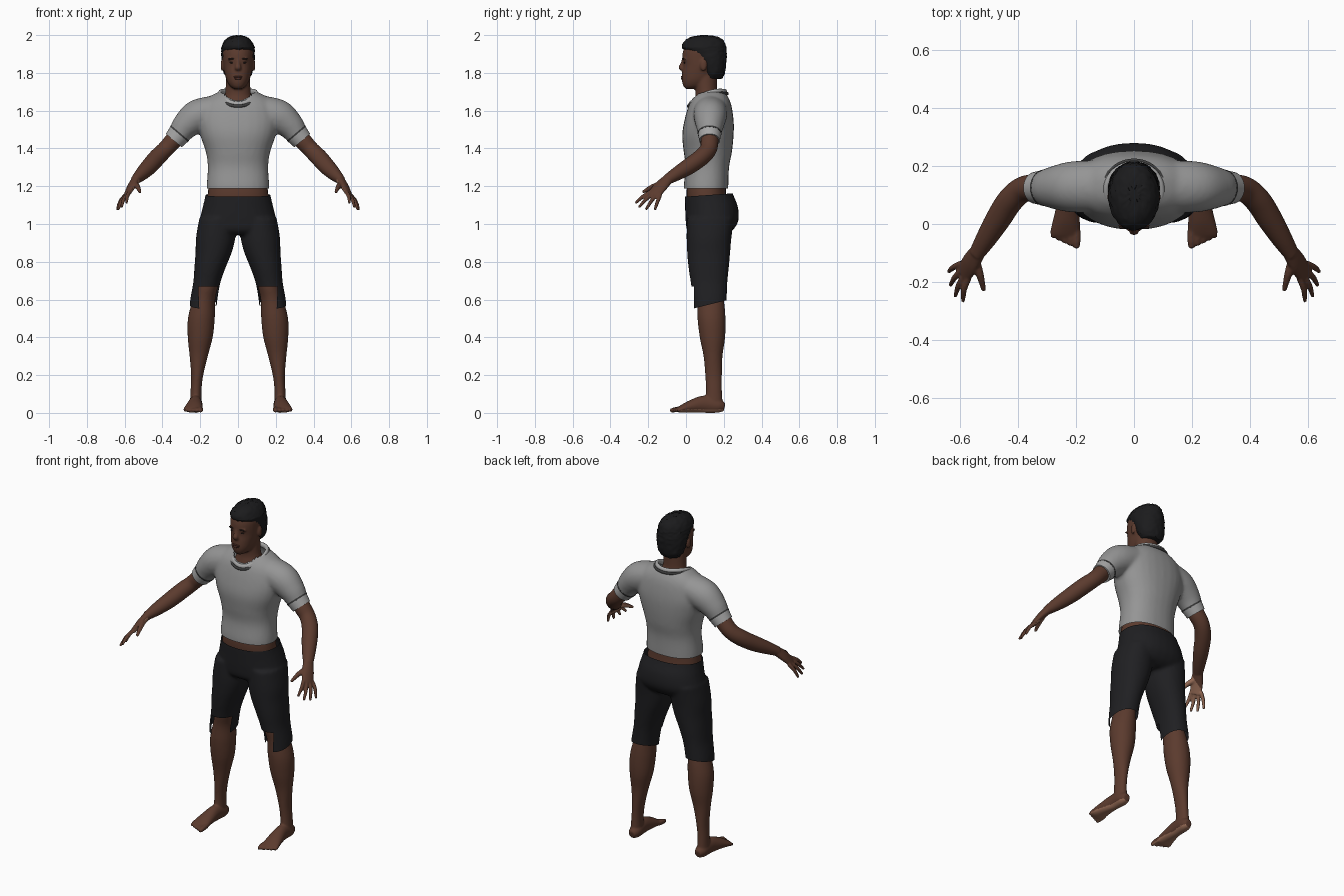
import bpy, bmesh, random
from math import sin, cos, pi, radians, copysign
from mathutils import Vector, Matrix

random.seed(4)
if "Cube" in bpy.data.objects:
    bpy.data.objects.remove(bpy.data.objects["Cube"])


def colour(name, r, g, b):
    mat = bpy.data.materials.new(name)
    mat.use_nodes = True
    mat.diffuse_color = (r, g, b, 1)
    node = next(n for n in mat.node_tree.nodes if n.type == 'BSDF_PRINCIPLED')
    node.inputs["Base Color"].default_value = (r, g, b, 1)
    node.inputs["Roughness"].default_value = 0.8
    return mat


SKIN = colour("brown skin", .105, .043, .027)
PALE = colour("palm and sole skin", .33, .16, .1)
LIPS = colour("lips", .085, .03, .022)
DARK = colour("eyes and brows", .02, .012, .01)
HAIR = colour("black hair", .011, .011, .012)
SHIRT = colour("grey shirt", .3, .3, .3)
TRIM = colour("light grey trim", .38, .38, .38)
SEAM = colour("dark seam", .05, .05, .05)
CLOTH = colour("black shorts", .014, .014, .016)


def spline(rows, steps):
    """Smooth rows of numbers with a Catmull-Rom curve."""
    rows = [Vector(r) for r in rows]
    p = [rows[0]] + rows + [rows[-1]]
    out = []
    for i in range(len(rows) - 1):
        a, b, c, d = p[i:i + 4]
        for k in range(steps):
            t = k / steps
            out.append((b * 2 + (c - a) * t + (a * 2 - b * 5 + c * 4 - d) * t**2
                        + (b * 3 - a - c * 3 + d) * t**3) * 0.5)
    return out + [rows[-1]]


def loft(bm, rows, side=(1, 0, 0), upright=False, power=1, n=28, steps=5, both=False):
    """Skin elliptical rings (x, y, z, radius a, radius b) into a capped tube."""
    path = spline(rows, steps)
    for sign in ((1, -1) if both else (1,)):
        rings = []
        for i, row in enumerate(path):
            ahead, behind = path[min(i + 1, len(path) - 1)], path[max(i - 1, 0)]
            t = Vector((0, 0, 1)) if upright else Vector((ahead - behind)[:3]).normalized()
            u = Vector(side)
            u = (u - t * u.dot(t)).normalized()
            v = t.cross(u)
            ring = []
            for k in range(n):
                c, s = cos(2 * pi * k / n), sin(2 * pi * k / n)
                c, s = copysign(abs(c)**power, c), copysign(abs(s)**power, s)
                q = Vector(row[:3]) + u * c * max(row[3], .001) + v * s * max(row[4], .001)
                ring.append(bm.verts.new((q.x * sign, q.y, q.z)))
            rings.append(ring)
        for a, b in zip(rings, rings[1:]):
            for k in range(n):
                bm.faces.new((a[k - 1], a[k], b[k], b[k - 1]))
        bm.faces.new(rings[0])
        bm.faces.new(rings[-1])


def stack(bm, rows, **options):
    """Upright loft from (height, half width, front y, back y)."""
    loft(bm, [(0, (f + b) / 2, z, w, (b - f) / 2) for z, w, f, b in rows],
         upright=True, **options)


def blob(bm, centre, radii, both=True):
    for sign in ((1, -1) if both else (1,)):
        place = Matrix.Translation((centre[0] * sign, *centre[1:])) @ Matrix.Diagonal((*radii, 1))
        bmesh.ops.create_uvsphere(bm, u_segments=16, v_segments=10, radius=1, matrix=place)


def make(name, bm, mats, voxel=0):
    """Turn a bmesh into an object, fusing overlapping volumes if voxel is set."""
    bmesh.ops.recalc_face_normals(bm, faces=bm.faces)
    ob = bpy.data.objects.new(name, bpy.data.meshes.new(name))
    bm.to_mesh(ob.data)
    bm.free()
    bpy.context.scene.collection.objects.link(ob)
    if voxel:
        fuse = ob.modifiers.new("fuse", 'REMESH')
        fuse.mode, fuse.voxel_size = 'VOXEL', voxel
        relax = ob.modifiers.new("relax", 'SMOOTH')
        relax.factor, relax.iterations = .5, 4
        bpy.context.view_layer.update()
        deps = bpy.context.evaluated_depsgraph_get()
        mesh = bpy.data.meshes.new_from_object(ob.evaluated_get(deps))
        ob.modifiers.clear()
        ob.data = mesh
    ob.data.materials.clear()
    for m in mats:
        ob.data.materials.append(m)
    for f in ob.data.polygons:
        f.use_smooth, f.material_index = True, 0
    ob.data.set_sharp_from_angle(angle=radians(55))
    return ob


def carve(ob, planes, remove):
    """Cut the mesh along planes, then drop the faces the rule picks."""
    bm = bmesh.new()
    bm.from_mesh(ob.data)
    for co, no in planes:
        bmesh.ops.bisect_plane(bm, geom=bm.verts[:] + bm.edges[:] + bm.faces[:],
                               plane_co=co, plane_no=no)
    gone = [f for f in bm.faces if remove(*f.calc_center_median())]
    bmesh.ops.delete(bm, geom=gone, context='FACES')
    bm.to_mesh(ob.data)
    bm.free()


# Head, neck, nose and ears
bm = bmesh.new()
stack(bm, [(1.715, .02, .0, .05), (1.73, .042, -.014, .1), (1.76, .06, -.022, .14),
           (1.8, .071, -.021, .17), (1.84, .078, -.016, .185), (1.88, .08, -.02, .19),
           (1.92, .08, -.014, .19), (1.96, .068, .005, .18), (1.98, .035, .05, .13)], power=.93)
stack(bm, [(1.56, .1, .04, .19), (1.62, .095, .035, .19), (1.66, .08, .045, .18),
           (1.7, .067, .05, .165), (1.8, .064, .04, .165)])
loft(bm, [(0, -.012, 1.878, .008, .008), (0, -.02, 1.85, .01, .009),
          (0, -.027, 1.828, .018, .012), (0, -.014, 1.815, .012, .008)], n=16)
blob(bm, (.084, .093, 1.84), (.008, .018, .032))
blob(bm, (.032, -.006, 1.872), (.024, .01, .007))
make("head", bm, [SKIN], .006)

# Painted face features
bm = bmesh.new()
blob(bm, (.032, -.012, 1.875), (.021, .006, .004))
blob(bm, (.031, -.008, 1.854), (.014, .004, .004))
make("eyes_and_brows", bm, [DARK])
bm = bmesh.new()
blob(bm, (0, -.02, 1.779), (.024, .007, .005), both=False)
blob(bm, (0, -.02, 1.77), (.02, .007, .006), both=False)
make("lips", bm, [LIPS])

# Short curly hair
bm = bmesh.new()
stack(bm, [(1.77, .055, .095, .19), (1.8, .076, .085, .205), (1.85, .086, .055, .212),
           (1.89, .088, .03, .215), (1.92, .088, -.008, .214), (1.94, .086, -.022, .212),
           (1.97, .07, -.006, .2), (1.99, .045, .03, .168), (1.998, .015, .08, .12)],
      n=48, steps=4)
for v in bm.verts:
    v.co += Vector([random.uniform(-1, 1) for _ in range(3)]) * .0025
make("hair", bm, [HAIR])

# Bare waist between shirt and shorts
bm = bmesh.new()
stack(bm, [(1.08, .165, .01, .22), (1.16, .16, .003, .212), (1.24, .15, .01, .21)], power=.9)
make("waist", bm, [SKIN])

# Arms with hands
bm = bmesh.new()
loft(bm, [(.29, .128, 1.51, .045, .045), (.34, .125, 1.445, .047, .047),
          (.385, .118, 1.395, .045, .044), (.428, .08, 1.352, .045, .046),
          (.47, .015, 1.305, .043, .044), (.51, -.05, 1.265, .036, .036),
          (.545, -.105, 1.232, .028, .024)], side=(0, 1, 0), both=True)
across = Vector((.41, .86, -.29))
loft(bm, [(.535, -.09, 1.242, .028, .024), (.563, -.133, 1.2, .037, .02),
          (.588, -.172, 1.154, .036, .013)], side=across, both=True)
knuckle = Vector((.584, -.162, 1.162))
tips = [(.59, -.268, 1.11), (.617, -.25, 1.088), (.634, -.212, 1.076), (.64, -.165, 1.074)]
for i, tip in enumerate(tips):
    base, tip = knuckle + across * (i * .02 - .03), Vector(tip)
    bend = base.lerp(tip, .5) + Vector((.006, 0, .005))
    loft(bm, [(*base, .011, .011), (*bend, .0105, .0105), (*tip, .007, .007)],
         side=across, n=12, both=True)
loft(bm, [(.55, -.12, 1.212, .018, .018), (.532, -.175, 1.198, .014, .014),
          (.518, -.23, 1.168, .008, .008)], n=12, both=True)
arms = make("arms", bm, [SKIN, PALE], .0045)
for f in arms.data.polygons:
    mirror = copysign(1, f.center.x)
    inward = -.77 * mirror * f.normal.x + .16 * f.normal.y - .62 * f.normal.z
    if f.center.y < -.12 and inward > .45:
        f.material_index = 1

# Legs with feet
bm = bmesh.new()
loft(bm, [(.12, .12, .85, .07, .085), (.16, .115, .68, .058, .066), (.18, .13, .6, .06, .07),
          (.194, .135, .5, .071, .074), (.2, .14, .4, .066, .067), (.208, .143, .3, .048, .05),
          (.216, .146, .2, .032, .044), (.222, .148, .12, .029, .042),
          (.224, .148, .03, .032, .048)], upright=True, both=True)
loft(bm, [(.222, .204, .03, .02, .022), (.222, .17, .037, .035, .037), (.225, .1, .046, .035, .046),
          (.231, .03, .035, .044, .034), (.237, -.025, .02, .051, .02),
          (.239, -.045, .015, .046, .012)], both=True)
for i in range(5):
    x, r = .198 + i * .0205, .0145 - i * .0013
    loft(bm, [(x, -.02, .02, r, r), (x, -.055 + i * .006, .017, r, r),
              (x, -.084 + i * .009, .011, r * .7, r * .7)], n=12, both=True)
legs = make("legs", bm, [SKIN, PALE], .0055)
for f in legs.data.polygons:
    if f.center.z < .02 and f.normal.z < -.5:
        f.material_index = 1

# Shirt body and sleeves
bm = bmesh.new()
stack(bm, [(1.13, .165, -.008, .222), (1.2, .166, -.012, .224), (1.3, .16, -.002, .228),
           (1.38, .17, -.012, .243), (1.47, .2, -.02, .252), (1.55, .215, -.008, .252),
           (1.63, .195, .015, .24), (1.675, .15, .042, .222), (1.705, .09, .07, .2)], power=.88)
loft(bm, [(.13, .13, 1.6, .09, .08), (.215, .128, 1.57, .088, .088), (.275, .126, 1.522, .074, .074),
          (.31, .125, 1.477, .061, .061), (.336, .125, 1.446, .055, .055)],
     side=(0, 1, 0), both=True)
shirt = make("shirt", bm, [SHIRT], .011)
carve(shirt, [((0, 0, 1.187), (0, 0, 1))], lambda x, y, z: z < 1.187
      or (z > 1.57 and (x / .092)**2 + ((y - .115) / .087)**2 < 1))


# Neck trim and sleeve cuffs, each with a dark seam
def collar(name, grow, drop, thick, mat):
    bm = bmesh.new()
    turns = [2 * pi * k / 24 for k in range(26)]
    loft(bm, [((.096 + grow) * cos(a), .115 + (.092 + grow) * sin(a),
               1.666 + .033 * sin(a) + .023 * cos(a)**2 - drop, thick * 1.4, thick)
              for a in turns], side=(0, 0, 1), n=10, steps=3)
    make(name, bm, [mat])


def cuff(name, start, end, radius, taper, mat):
    bm = bmesh.new()
    a, b = Vector((.312, .125, 1.475)), Vector((.34, .125, 1.442))
    loft(bm, [(*a.lerp(b, start), radius, radius), (*a.lerp(b, end), taper, taper)],
         side=(0, 1, 0), both=True)
    make(name, bm, [mat])


collar("collar", 0, 0, .011, TRIM)
collar("collar_seam", .013, .009, .006, SEAM)
cuff("sleeve_cuffs", 0, 1, .061, .055, TRIM)
cuff("sleeve_seams", -.2, 0, .0635, .062, SEAM)

# Ragged knee-length shorts
bm = bmesh.new()
stack(bm, [(1.2, .168, .0, .235), (1.15, .173, -.006, .252), (1.09, .187, -.005, .275),
           (1.02, .203, -.002, .278), (.97, .2, .005, .25), (.945, .15, .03, .21)], power=.9)
loft(bm, [(.11, .13, 1.03, .095, .125), (.118, .122, .93, .104, .119), (.129, .12, .85, .096, .114),
          (.148, .12, .77, .083, .107), (.165, .122, .69, .072, .097), (.181, .126, .6, .072, .09),
          (.19, .128, .5, .072, .088)], upright=True, power=.93, both=True)
shorts = make("shorts", bm, [CLOTH], .01)
carve(shorts, [((0, .1, 1.152), (0, -.07, 1)), ((0, .05, .555), (0, -.25, 1)), ((0, 0, .67), (0, 0, 1)),
               ((0, .09, 0), (0, 1, 0)), ((.207, 0, 0), (1, 0, .3)), ((-.207, 0, 0), (-1, 0, .3))],
      lambda x, y, z: z > 1.152 + .07 * (y - .1) or z < .555 + .25 * (y - .05)
      or (z < .67 and y < .09 and abs(x) < .207))
